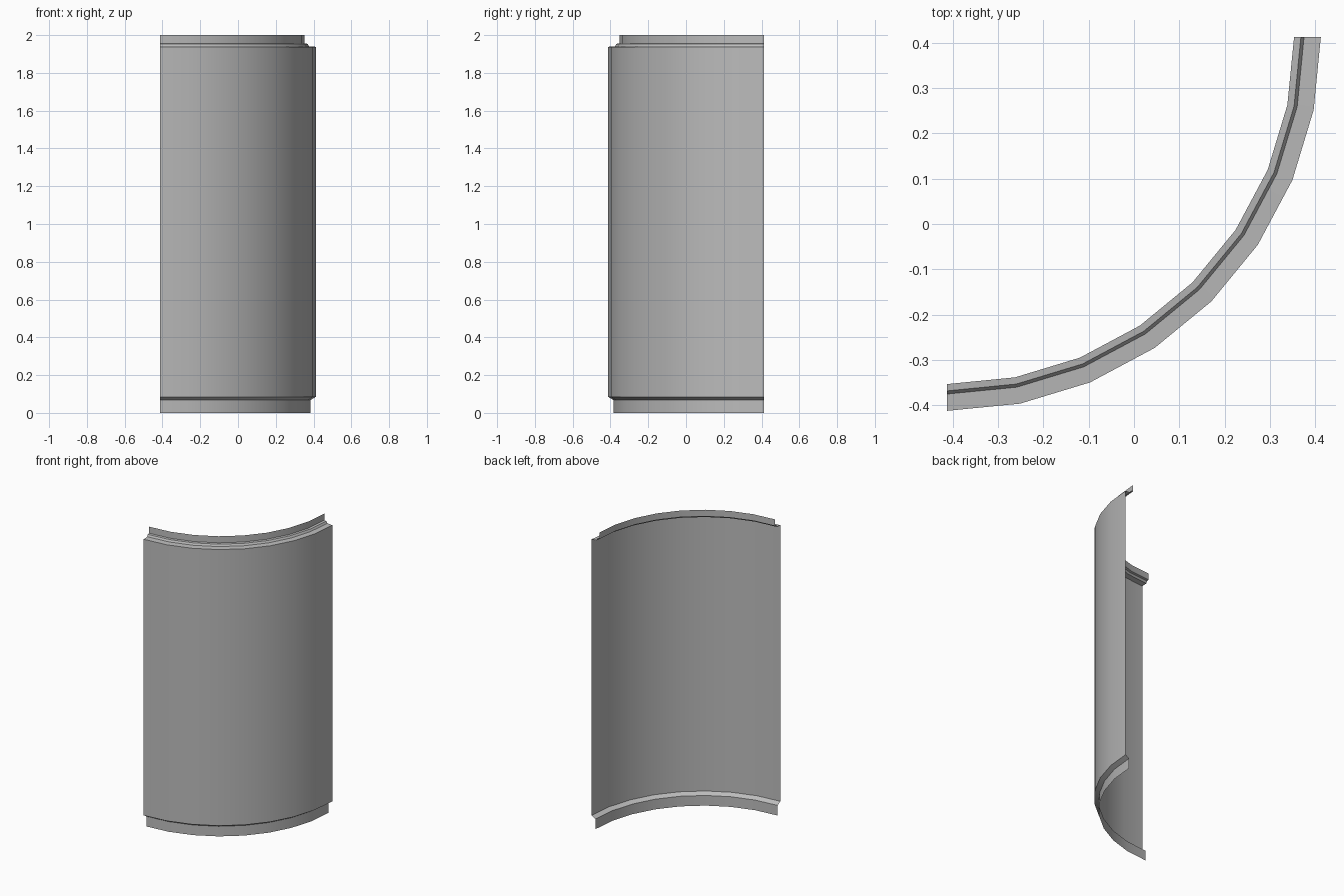
import bpy, bmesh, math

cube = bpy.data.objects.get("Cube")
if cube:
    bpy.data.objects.remove(cube, do_unlink=True)

RADIUS = 0.824
SEGMENTS = 8
HALF = RADIUS / 2

# Single grey finish
grey = bpy.data.materials.new("plain_grey")
grey.use_nodes = True
colour = (0.5, 0.5, 0.5, 1)
grey.diffuse_color = colour
grey.node_tree.nodes["Principled BSDF"].inputs["Base Color"].default_value = colour

# Wall section as (radius, height): bottom lip, main wall, stepped ledge, top lip
profile = [(0.796, 0), (0.796, 0.068), (RADIUS, 0.085), (RADIUS, 1.938),
           (0.787, 1.941), (0.780, 1.954), (0.765, 1.956), (0.765, 2)]

# Sweep the section through a quarter turn to make a thin open shell
bm = bmesh.new()
verts = [bm.verts.new((-HALF, HALF - r, z)) for r, z in profile]
edges = [bm.edges.new(pair) for pair in zip(verts, verts[1:])]
bmesh.ops.spin(bm, geom=verts + edges, cent=(-HALF, HALF, 0), axis=(0, 0, 1),
               angle=math.pi / 2, steps=SEGMENTS)

# Face the main wall outward, away from the curve's centre
bm.normal_update()
wall = max(bm.faces, key=lambda f: f.calc_area())
centre = wall.calc_center_median()
if wall.normal.x * (centre.x + HALF) + wall.normal.y * (centre.y - HALF) < 0:
    bmesh.ops.reverse_faces(bm, faces=bm.faces[:])

mesh = bpy.data.meshes.new("curved_wall_panel")
bm.to_mesh(mesh)
bm.free()
mesh.materials.append(grey)
panel = bpy.data.objects.new("curved_wall_panel", mesh)
bpy.context.collection.objects.link(panel)

# Smooth around the curve, crisp at the ledges
bpy.ops.object.select_all(action="DESELECT")
panel.select_set(True)
bpy.context.view_layer.objects.active = panel
bpy.ops.object.shade_smooth_by_angle(angle=math.radians(30))
